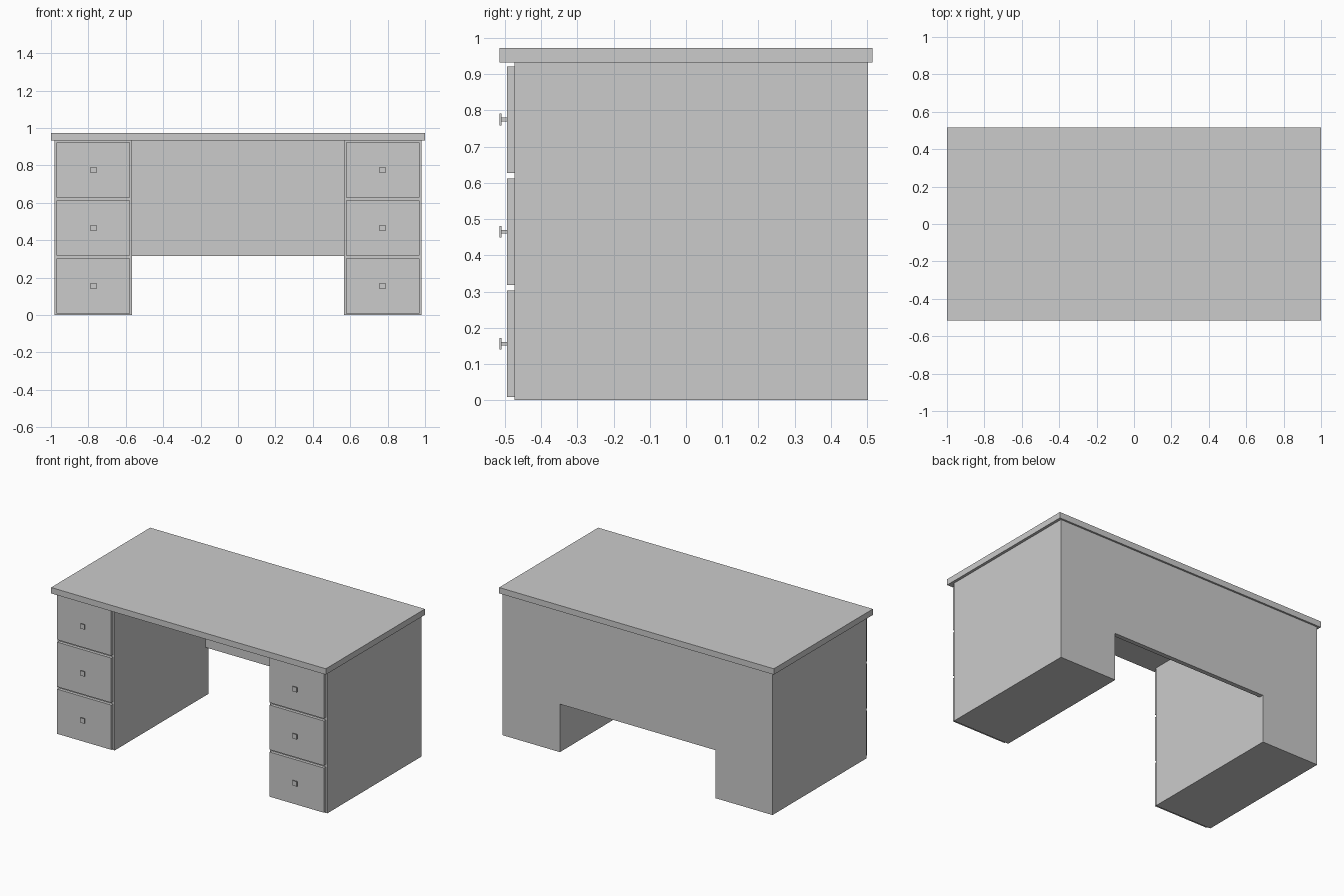
import bpy

if "Cube" in bpy.data.objects:
    bpy.data.objects.remove(bpy.data.objects["Cube"])


def box(name, x, y, z):
    """Add a box from its (min, max) extents on each axis."""
    spans = (x, y, z)
    bpy.ops.mesh.primitive_cube_add(size=1, location=[(a + b) / 2 for a, b in spans])
    ob = bpy.context.object
    ob.name = name
    ob.scale = [b - a for a, b in spans]
    bpy.ops.object.transform_apply(location=False, rotation=False, scale=True)
    return ob


def centred(c, half):
    return (c - half, c + half)


# Desktop slab and modesty panel at the back
box("desktop", (-1, 1), (-0.515, 0.515), (0.933, 0.972))
box("back_panel", (-0.566, 0.566), (0.473, 0.503), (0.316, 0.933))

for side, s in (("left", -1), ("right", 1)):
    cx = s * 0.774
    # Pedestal cabinet
    box(f"{side}_pedestal", centred(cx, 0.208), (-0.474, 0.503), (0, 0.933))
    for i in range(3):
        cz = 0.156 + i * 0.3095
        # Drawer front standing proud of the cabinet
        box(f"{side}_drawer_front_{i + 1}", centred(cx, 0.197),
            (-0.494, -0.474), centred(cz, 0.147))
        # Square knob: stem and plate
        box(f"{side}_knob_stem_{i + 1}", centred(cx - s * 0.002, 0.005),
            (-0.509, -0.494), centred(cz, 0.005))
        box(f"{side}_knob_plate_{i + 1}", centred(cx - s * 0.002, 0.016),
            (-0.515, -0.509), centred(cz, 0.016))
